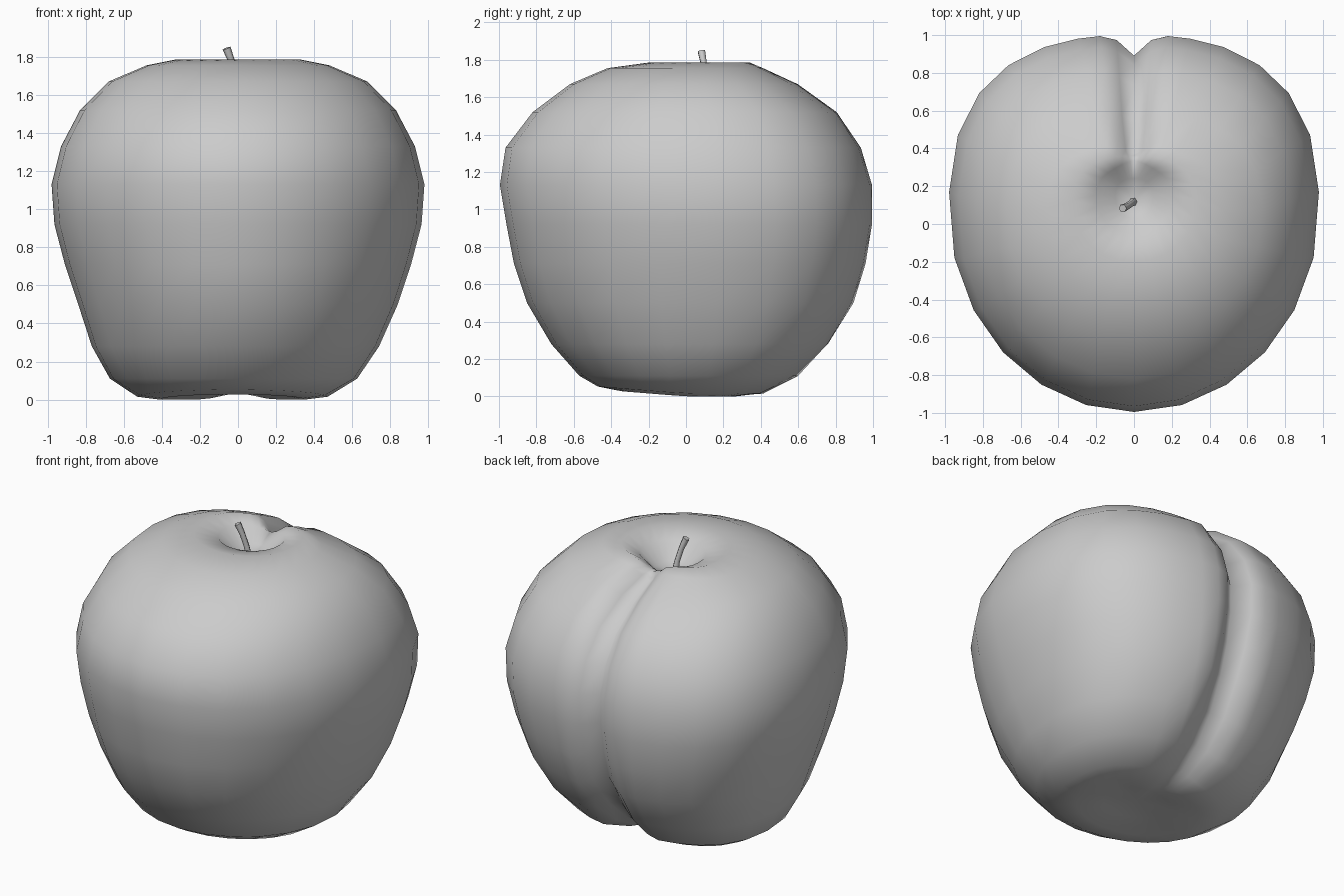
import bpy, bmesh, math

cube = bpy.data.objects.get("Cube")
if cube:
    bpy.data.objects.remove(cube)

grey = bpy.data.materials.new("plain_grey")
grey.use_nodes = True
grey.diffuse_color = (0.6, 0.6, 0.6, 1)
grey.node_tree.nodes["Principled BSDF"].inputs["Base Color"].default_value = (0.6, 0.6, 0.6, 1)

# Fruit cross-sections from base to stem cavity: height, half width, front y, back y
RINGS = [
    (0.04, 0.2, -0.2, 0.15), (0.0, 0.38, -0.34, 0.28), (0.015, 0.5, -0.47, 0.42),
    (0.11, 0.65, -0.57, 0.61), (0.28, 0.755, -0.72, 0.77), (0.5, 0.84, -0.85, 0.9),
    (0.71, 0.91, -0.92, 0.965), (0.92, 0.965, -0.96, 1.0), (1.13, 0.98, -0.995, 1.0),
    (1.33, 0.93, -0.965, 0.94), (1.52, 0.83, -0.82, 0.81), (1.67, 0.68, -0.62, 0.6),
    (1.755, 0.48, -0.42, 0.42), (1.785, 0.33, -0.2, 0.36), (1.75, 0.2, -0.05, 0.3),
    (1.66, 0.1, 0.03, 0.24)]

# Columns are packed closer together around the groove at the back
HALF = [0, 3, 7, 13, 24, 38, 53, 70, 87, 104, 120, 135, 150, 165]
ANGLES = [math.radians(a) for a in HALF + [180] + [360 - a for a in HALF[:0:-1]]]


def ring_point(ring, angle):
    z, half_width, front, back = ring
    mid = front + (back - front) * 0.54
    s, c = math.sin(angle), math.cos(angle)
    power = 0.8 if c > 0 else 1.0          # squarer back, round front
    x = half_width * math.copysign(abs(s) ** power, s)
    y = mid + (back - mid if c > 0 else mid - front) * math.copysign(abs(c) ** power, c)
    x -= 0.03 * max(0, 1 - z / 0.5)        # base leans slightly to one side
    if z < 0.1 and y < 0:
        z -= 0.08 * y                      # base rises toward the front
    return x, y, z


bm = bmesh.new()
rows = [[bm.verts.new(ring_point(r, a)) for a in ANGLES] for r in RINGS]
count = len(ANGLES)
for low, high in zip(rows, rows[1:]):
    for i in range(count):
        j = (i + 1) % count
        bm.faces.new((low[j], low[i], high[i], high[j]))
for row, centre in ((rows[0], (-0.02, 0, 0.05)), (rows[-1], (0, 0.12, 1.63))):
    tip = bm.verts.new(centre)
    for i in range(count):
        bm.faces.new((row[i], row[(i + 1) % count], tip))
bmesh.ops.recalc_face_normals(bm, faces=bm.faces)
bm.normal_update()

# Press the groove in along the surface normals, fading at base and cavity
moves = []
for n, row in enumerate(rows):
    fade = min(1, n / 3, max(0, (len(rows) - 1 - n) / 2))
    width = 0.12 + 0.06 * max(0, 1 - RINGS[n][0])
    for v, a in zip(row, ANGLES):
        if math.cos(a) > 0:
            press = max(0, 1 - abs(v.co.x) / width) * fade
            moves.append((v, v.normal * 0.11 * press))
for v, shift in moves:
    v.co -= shift

mesh = bpy.data.meshes.new("fruit_body")
bm.to_mesh(mesh)
bm.free()
mesh.materials.append(grey)
mesh.shade_smooth()
body = bpy.data.objects.new("fruit_body", mesh)
bpy.context.collection.objects.link(body)

# Short bent stem, flared at the top
curve = bpy.data.curves.new("stem", "CURVE")
curve.dimensions = "3D"
curve.bevel_depth = 0.02
curve.bevel_resolution = 1
curve.use_fill_caps = True
curve.materials.append(grey)
path = [(0, 0.12, 1.6, 1.2), (-0.015, 0.11, 1.7, 0.9), (-0.035, 0.095, 1.78, 0.9), (-0.06, 0.083, 1.845, 1.1)]
spline = curve.splines.new("POLY")
spline.points.add(len(path) - 1)
spline.use_smooth = True
for point, (x, y, z, thick) in zip(spline.points, path):
    point.co = (x, y, z, 1)
    point.radius = thick
stem = bpy.data.objects.new("stem", curve)
bpy.context.collection.objects.link(stem)
